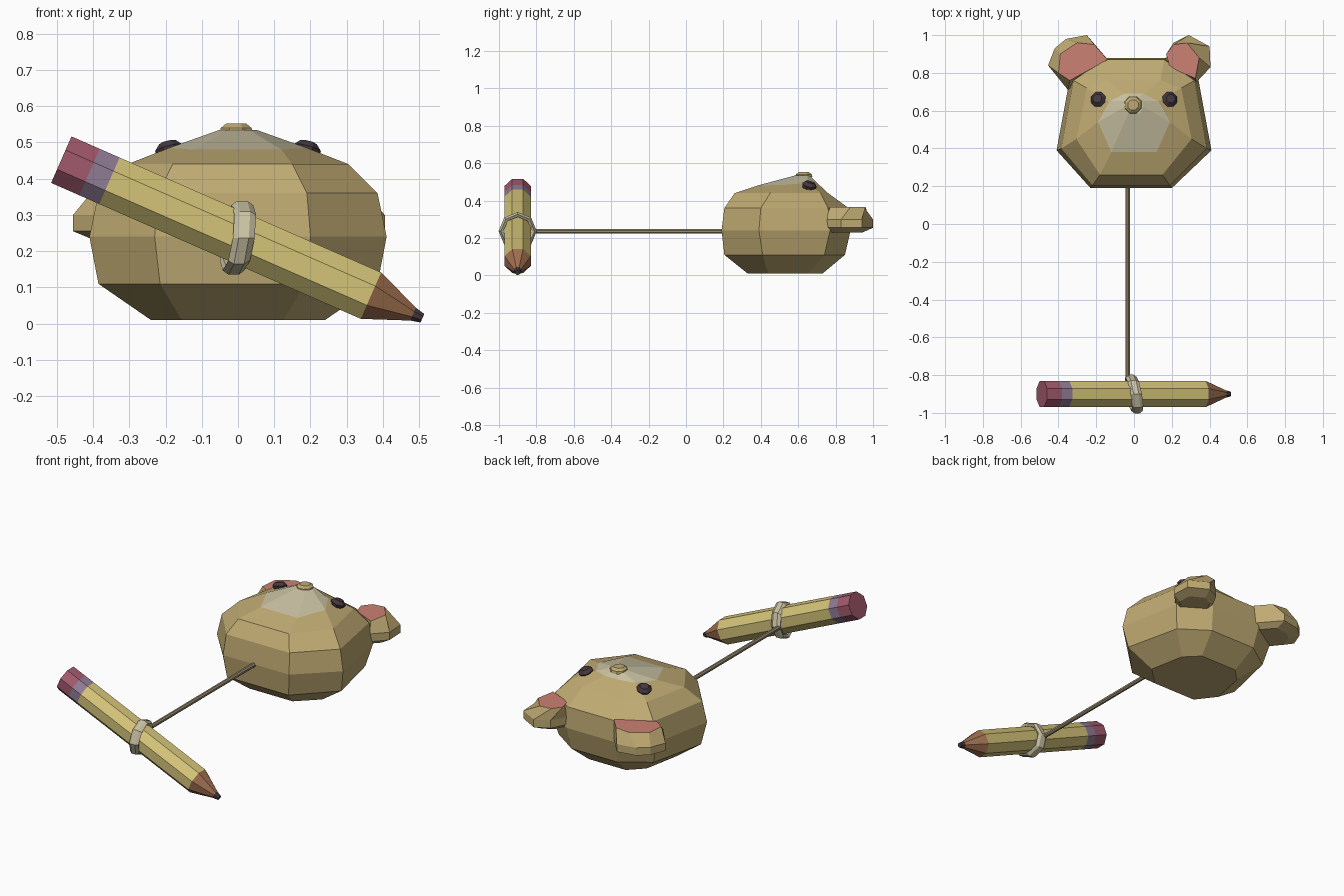
import bpy, bmesh
from math import sin, cos, pi, radians
from mathutils import Vector, Matrix

if "Cube" in bpy.data.objects:
    bpy.data.objects.remove(bpy.data.objects["Cube"])


def mat(name, r, g, b):
    m = bpy.data.materials.new(name)
    m.diffuse_color = (r, g, b, 1)
    m.use_nodes = True
    m.node_tree.nodes["Principled BSDF"].inputs["Base Color"].default_value = m.diffuse_color
    return m


TAN = mat("tan", 0.52, 0.40, 0.17)
CREAM = mat("cream", 0.58, 0.53, 0.36)
PINK = mat("pink", 0.60, 0.22, 0.17)
DARK = mat("dark", 0.06, 0.04, 0.05)
YELLOW = mat("yellow", 0.66, 0.55, 0.19)
RUBBER = mat("rubber", 0.36, 0.10, 0.15)
METAL = mat("ferrule", 0.28, 0.20, 0.30)
WOOD = mat("wood", 0.35, 0.16, 0.08)
CORD = mat("cord", 0.33, 0.27, 0.17)


def loft(name, rings, mats, band_mats=None, closed=False, caps=(0, 0), matrix=None):
    """Skin a list of equal-length rings; one material index per band."""
    bm = bmesh.new()
    vs = [[bm.verts.new(p) for p in r] for r in rings]
    n = len(rings[0])
    bands = len(rings) if closed else len(rings) - 1
    for i in range(bands):
        a, b = vs[i], vs[(i + 1) % len(vs)]
        for j in range(n):
            k = (j + 1) % n
            f = bm.faces.new((a[j], a[k], b[k], b[j]))
            f.material_index = band_mats[i] if band_mats else 0
    if not closed:
        bm.faces.new(vs[0][::-1]).material_index = caps[0]
        bm.faces.new(vs[-1]).material_index = caps[1]
    bmesh.ops.recalc_face_normals(bm, faces=bm.faces)
    me = bpy.data.meshes.new(name)
    if matrix:
        bm.transform(matrix)
    bm.to_mesh(me)
    bm.free()
    for m in mats:
        me.materials.append(m)
    ob = bpy.data.objects.new(name, me)
    bpy.context.collection.objects.link(ob)
    return ob


def circle(r, z, n=8):
    """Regular n-gon with flats facing the axes."""
    return [Vector((r * cos(2 * pi * (i + .5) / n), r * sin(2 * pi * (i + .5) / n), z))
            for i in range(n)]


def mirrored(half, shift=-0.015):
    """Full ring from right-hand points; the front pair sits slightly off centre."""
    right = [Vector(p) for p in half]
    left = [Vector((-p.x, p.y, p.z)) for p in reversed(right)]
    right[0].x += shift
    left[-1].x += shift
    return right + left


# Head: stacked eight-sided rings, ending in the pale muzzle
head_levels = [
    (0.01, [(0.14, 0.33), (0.24, 0.44), (0.20, 0.65), (0.12, 0.73)]),
    (0.11, [(0.20, 0.205), (0.385, 0.41), (0.31, 0.74), (0.15, 0.85)]),
    (0.24, [(0.215, 0.19), (0.41, 0.39), (0.34, 0.77), (0.165, 0.88)]),
    (0.36, [(0.205, 0.205), (0.385, 0.40), (0.32, 0.76), (0.16, 0.87)]),
    (0.44, [(0.165, 0.26), (0.305, 0.45), (0.25, 0.72), (0.14, 0.76)]),
]
rings = [mirrored([(x, y, z) for x, y in pts]) for z, pts in head_levels]
rings.append(mirrored([(0.12, 0.38, 0.48), (0.19, 0.54, 0.485),
                       (0.13, 0.65, 0.495), (0.05, 0.69, 0.505)], 0))
rings.append(mirrored([(0.03, 0.585, 0.535), (0.05, 0.62, 0.535),
                       (0.045, 0.65, 0.535), (0.02, 0.665, 0.53)], 0))
loft("head", rings, [TAN, CREAM], [0, 0, 0, 0, 0, 1], caps=(0, 1))

# Nose
loft("nose", [circle(0.05, 0.525), circle(0.046, 0.54), circle(0.03, 0.552)], [TAN],
     [0, 0], matrix=Matrix.Translation((-0.005, 0.63, 0)))

# Eyes
for side, label in ((-1, "left"), (1, "right")):
    m = (Matrix.Translation((side * 0.19, 0.66, 0.482))
         @ Matrix.Rotation(radians(side * 14), 4, 'Y') @ Matrix.Rotation(radians(-14), 4, 'X'))
    loft(label + "_eye", [circle(0.034, -0.02), circle(0.042, 0), circle(0.025, 0.018)],
         [DARK], [0, 0], matrix=m)

# Ears: flared cups with a pink top
ears = {
    "left_ear": ([(-0.34, 0.76), (-0.40, 0.80), (-0.39, 0.90), (-0.30, 0.96), (-0.21, 0.95),
                  (-0.14, 0.87)],
                 [(-0.35, 0.71), (-0.455, 0.84), (-0.42, 0.93), (-0.36, 0.98), (-0.25, 1.0),
                  (-0.13, 0.86)], (-0.24, 0.80)),
    "right_ear": ([(0.325, 0.77), (0.345, 0.88), (0.28, 0.96), (0.21, 0.95), (0.17, 0.90),
                   (0.19, 0.83)],
                  [(0.33, 0.75), (0.405, 0.83), (0.40, 0.94), (0.29, 1.0), (0.21, 0.96),
                   (0.16, 0.86)], (0.24, 0.80)),
}
for name, (inner, outer, base) in ears.items():
    b = Vector(base)
    low = [b + (Vector(p) - b) * 0.72 for p in outer]
    loft(name, [[(p[0], p[1], 0.23) for p in low], [(p[0], p[1], 0.255) for p in outer],
                [(p[0], p[1], 0.30) for p in outer], [(p[0], p[1], 0.367) for p in inner]],
         [TAN, PINK], [0, 0, 0], caps=(0, 1))

# Pencil: octagonal, local z runs from the eraser to the tip
R = 0.07 / cos(pi / 8)
stations = [(0, R), (0.085, R), (0.145, R), (0.933, R), (1.06, 0.021), (1.088, 0.014)]
axis = Vector((0.9157, 0, -0.402))
m = Matrix.Translation((-0.4875, -0.9, 0.4525)) @ axis.to_track_quat('Z', 'Y').to_matrix().to_4x4()
loft("pencil", [circle(r, d) for d, r in stations], [RUBBER, METAL, YELLOW, WOOD, DARK],
     [0, 1, 2, 3, 4], caps=(0, 4), matrix=m)

# Tied loop round the pencil, slightly twisted
section = [(0.076, -0.022), (0.090, -0.030), (0.102, -0.014),
           (0.102, 0.014), (0.090, 0.030), (0.076, 0.022)]
band = []
for i in range(8):
    a = 2 * pi * i / 8
    x0 = 0.012 * sin(a) - 0.016 * cos(a)
    band.append([(x0 + w, -0.9 + r * cos(a), 0.237 + r * sin(a)) for r, w in section])
loft("pencil_loop", band, [CREAM], closed=True)

# String from the loop to the head
loft("string", [circle(0.013, 0), circle(0.013, 1.06)], [CORD],
     matrix=Matrix.Translation((-0.033, -0.82, 0.235)) @ Matrix.Rotation(-pi / 2, 4, 'X'))
